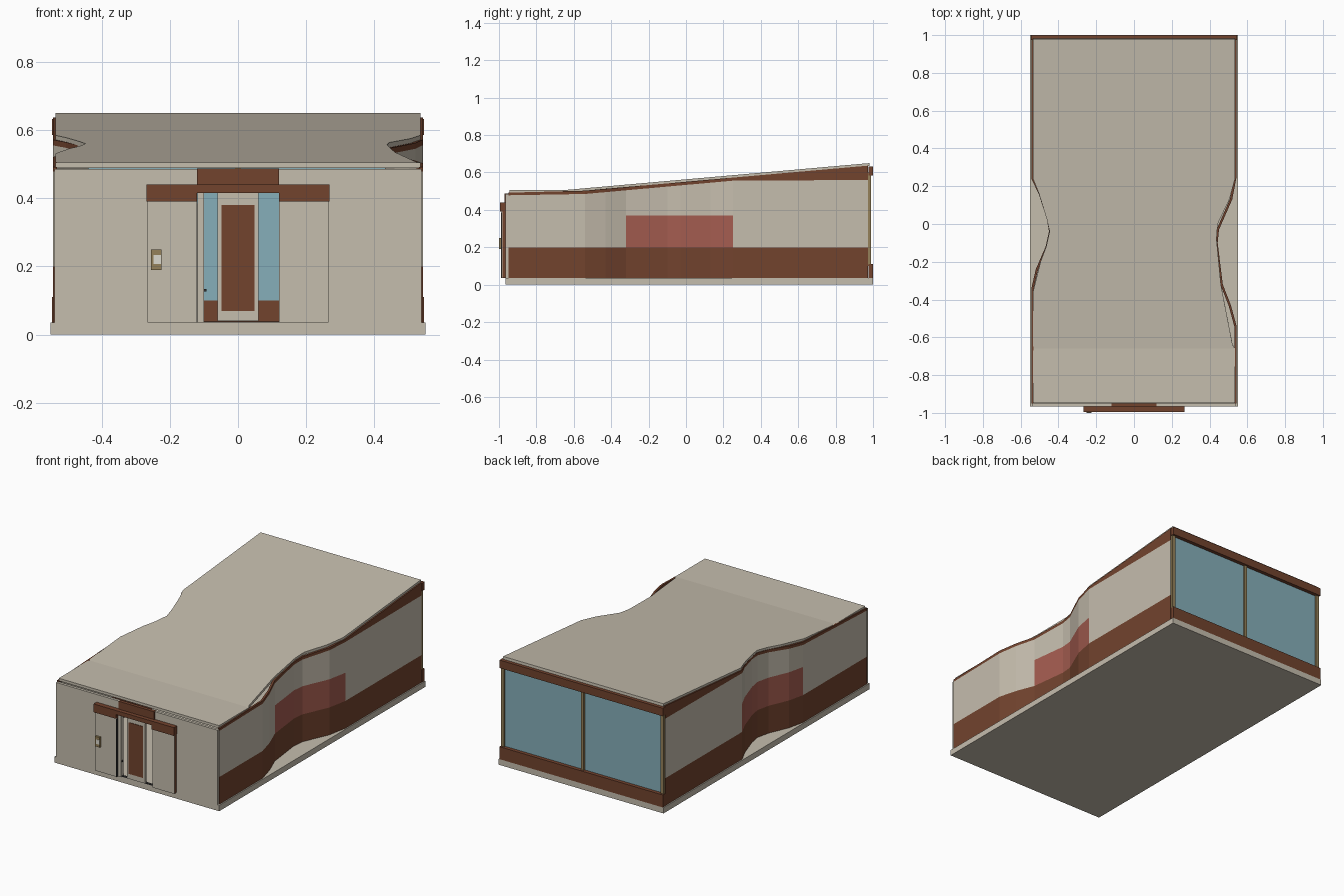
import bpy, bmesh

if "Cube" in bpy.data.objects:
    bpy.data.objects.remove(bpy.data.objects["Cube"])


def material(name, *rgb):
    m = bpy.data.materials.new(name)
    m.use_nodes = True
    m.diffuse_color = (*rgb, 1)
    m.node_tree.nodes["Principled BSDF"].inputs["Base Color"].default_value = (*rgb, 1)
    return m


CREAM = material("cream render", 0.56, 0.51, 0.42)
BROWN = material("brown timber", 0.168, 0.056, 0.027)
RED = material("faded red panel", 0.37, 0.108, 0.08)
GLASS = material("blue glass", 0.24, 0.43, 0.49)
BRASS = material("brass frame", 0.30, 0.22, 0.10)
PALE = material("pale screen", 0.72, 0.70, 0.62)
DARK = material("dark metal", 0.03, 0.03, 0.03)


def finish(name, bm, *mats):
    mesh = bpy.data.meshes.new(name)
    bm.to_mesh(mesh)
    bm.free()
    ob = bpy.data.objects.new(name, mesh)
    bpy.context.collection.objects.link(ob)
    for m in mats:
        mesh.materials.append(m)
    return ob


def box(name, x, y, z, mat):
    bm = bmesh.new()
    bmesh.ops.create_cube(bm, size=1)
    for v in bm.verts:
        for i, (a, b) in enumerate((x, y, z)):
            v.co[i] = a if v.co[i] < 0 else b
    return finish(name, bm, mat)


def thicken(ob, depth):
    mod = ob.modifiers.new("thickness", "SOLIDIFY")
    mod.thickness, mod.offset = depth, -1
    mod.use_even_offset = True


def interp(points, t):
    for (a, va), (b, vb) in zip(points, points[1:]):
        if t <= b:
            return va + (vb - va) * max(0, t - a) / (b - a)
    return points[-1][1]


# Height profiles along y: roof surface and top of the plastered wall
ROOF_TOP = [(-0.945, 0.505), (-0.66, 0.505), (0.98, 0.65)]
WALL_TOP = [(-0.95, 0.478), (-0.54, 0.485), (0.25, 0.556), (0.97, 0.56)]
SLAB = 0.016

# Half-width outlines (y, x) of the waved side walls and roof edges
WALLS = {
    1: [(-0.95, 0.543), (-0.54, 0.543), (-0.43, 0.513), (-0.32, 0.47), (-0.1, 0.443),
        (-0.03, 0.45), (0.13, 0.52), (0.25, 0.543), (0.972, 0.543)],
    -1: [(-0.95, 0.543), (-0.34, 0.543), (-0.24, 0.52), (-0.12, 0.468), (-0.04, 0.45),
         (0.03, 0.462), (0.16, 0.505), (0.24, 0.543), (0.972, 0.543)],
}
EDGES = {
    1: [(-0.945, 0.535), (-0.66, 0.535), (-0.64, 0.522), (-0.32, 0.46), (-0.08, 0.437),
        (0, 0.443), (0.13, 0.505), (0.24, 0.535), (0.98, 0.535)],
    -1: [(-0.945, 0.535), (-0.36, 0.535), (-0.2, 0.495), (-0.12, 0.465), (-0.04, 0.447),
         (0.03, 0.463), (0.16, 0.503), (0.24, 0.535), (0.98, 0.535)],
}


# Side walls: timber plinth, red or cream band, cream band, timber fascia
def side_wall(name, side):
    bm = bmesh.new()
    columns = []
    for y, x in WALLS[side][::side]:
        heights = (0.035, 0.2, 0.37, interp(WALL_TOP, y), interp(ROOF_TOP, y) - SLAB + 0.003)
        columns.append([bm.verts.new((side * x, y, z)) for z in heights])
    for a, b in zip(columns, columns[1:]):
        mid = (a[0].co.y + b[0].co.y) / 2
        for row in range(4):
            f = bm.faces.new((a[row], b[row], b[row + 1], a[row + 1]))
            waved = -0.35 < mid < 0.25
            f.material_index = 1 if row in (0, 3) else 2 if row == 1 and waved else 0
    thicken(finish(name, bm, CREAM, BROWN, RED), 0.012)


side_wall("left_wall", 1)
side_wall("right_wall", -1)


# Roof: two slabs that follow the waved edges
def roof(name, start, end):
    bm = bmesh.new()
    ys = sorted({y for s in (1, -1) for y, _ in EDGES[s] if start <= y <= end})
    rows = [[bm.verts.new((s * interp(EDGES[s], y), y, interp(ROOF_TOP, y))) for s in (-1, 1)]
            for y in ys]
    for a, b in zip(rows, rows[1:]):
        bm.faces.new((a[0], a[1], b[1], b[0]))
    thicken(finish(name, bm, CREAM), SLAB)


roof("front_roof", -0.945, 0.24)
roof("rear_roof", 0.24, 0.98)

# Foundation
box("foundation", (-0.55, 0.55), (-0.965, 1), (0, 0.035), CREAM)

# Front wall with open doorway
for name, s in (("left", 1), ("right", -1)):
    span = lambda a, b: tuple(sorted((s * a, s * b)))
    box(name + "_front_wall", span(0.12, 0.538), (-0.965, -0.948), (0.035, 0.486), CREAM)
    box(name + "_porch_core", span(0.122, 0.264), (-0.982, -0.965), (0.036, 0.392), BROWN)
    box(name + "_porch_panel", span(0.12, 0.265), (-0.986, -0.982), (0.036, 0.392), CREAM)
    box(name + "_porch_fascia", span(0.12, 0.268), (-0.994, -0.965), (0.39, 0.44), BROWN)
    box(name + "_window_post", span(0.522, 0.542), (0.968, 0.988), (0.1, 0.6), BRASS)
    box(name + "_window", span(0.006, 0.524), (0.972, 0.978), (0.1, 0.6), GLASS)
box("door_lintel", (-0.12, 0.12), (-0.965, -0.948), (0.415, 0.486), CREAM)
box("middle_fascia", (-0.12, 0.12), (-0.994, -0.965), (0.415, 0.44), BROWN)
box("upper_fascia", (-0.12, 0.12), (-0.97, -0.95), (0.44, 0.487), BROWN)

# Door leaf, side post and handle
box("door_frame", (-0.06, 0.06), (-0.972, -0.958), (0.04, 0.415), CREAM)
box("door_panel", (-0.048, 0.048), (-0.975, -0.955), (0.07, 0.38), BROWN)
box("door_post", (-0.119, -0.1), (-0.975, -0.95), (0.036, 0.415), CREAM)
box("door_post_edge", (-0.122, -0.119), (-0.988, -0.95), (0.036, 0.385), DARK)
box("door_handle", (-0.1, -0.092), (-0.968, -0.96), (0.126, 0.134), DARK)
box("door_sill", (-0.1, 0.12), (-0.966, -0.95), (0.035, 0.039), DARK)

# Entry keypad
box("keypad", (-0.255, -0.224), (-0.999, -0.986), (0.19, 0.25), BRASS)
box("keypad_screen", (-0.248, -0.226), (-1, -0.997), (0.207, 0.234), PALE)

# Rear window frame
box("window_mullion", (-0.009, 0.009), (0.968, 0.988), (0.1, 0.6), BRASS)
box("window_sill_beam", (-0.545, 0.545), (0.975, 1), (0.035, 0.11), BROWN)
box("window_head_beam", (-0.545, 0.545), (0.975, 1), (0.585, 0.633), BROWN)
